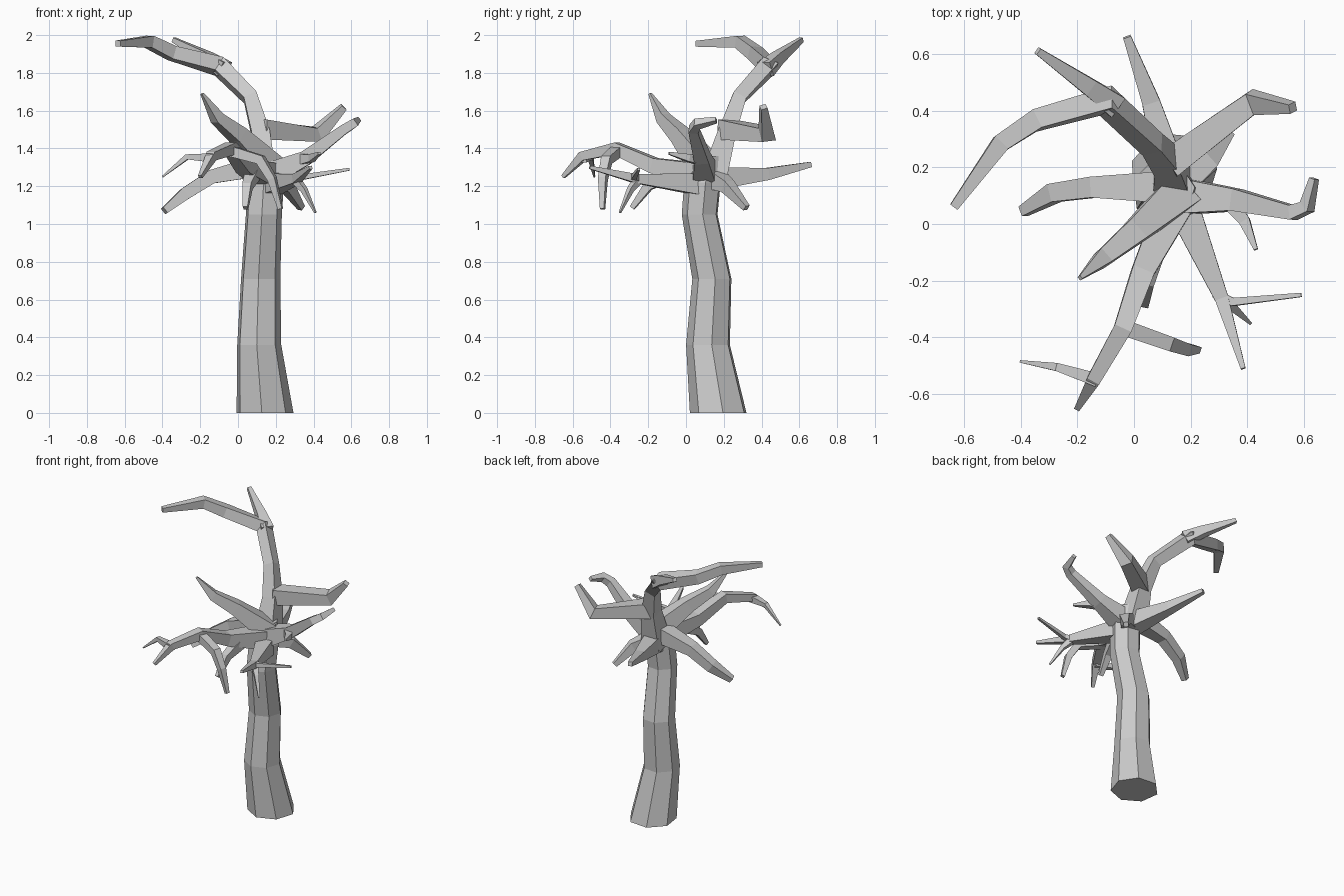
import bpy, bmesh, math
from mathutils import Vector


def limb(name, sides, pts, turn=0.5, level=False):
    """Faceted tapering tube through (x, y, z, radius) points, capped at both ends."""
    P = [Vector(p[:3]) for p in pts]
    bm = bmesh.new()
    rings = []
    for i, p in enumerate(P):
        a = (p - P[i - 1]).normalized() if i else Vector()
        b = (P[i + 1] - p).normalized() if i < len(P) - 1 else Vector()
        t = Vector((0, 0, 1)) if level else (a + b).normalized()
        # keep one side of the section level, so the flat faces run along the limb
        if i == 0:
            ref = Vector((1, 0, 0)) if abs(t.z) > 0.8 else t.cross(Vector((0, 0, 1)))
        u = (ref - t * ref.dot(t)).normalized()
        ref = u
        v = t.cross(u)
        ring = []
        for k in range(sides):
            ang = 2 * math.pi * (k + turn) / sides
            ring.append(bm.verts.new(p + (u * math.cos(ang) + v * math.sin(ang)) * pts[i][3]))
        rings.append(ring)
    for r0, r1 in zip(rings, rings[1:]):
        for k in range(sides):
            n = (k + 1) % sides
            bm.faces.new((r0[k], r0[n], r1[n], r1[k]))
    bm.faces.new(rings[0][::-1])
    bm.faces.new(rings[-1])
    bmesh.ops.recalc_face_normals(bm, faces=bm.faces)
    me = bpy.data.meshes.new(name)
    bm.to_mesh(me)
    bm.free()
    ob = bpy.data.objects.new(name, me)
    bpy.context.collection.objects.link(ob)
    return ob


# Trunk with flared foot
limb("trunk", 7, [(.14, .175, 0, .155), (.11, .12, .36, .12), (.118, .14, .71, .107),
                  (.135, .075, 1.05, .098), (.145, .09, 1.22, .1), (.14, .12, 1.36, .075)],
     turn=0.15, level=True)

# Main limbs growing from the crown of the trunk
limbs = {
    "leader": [(.135, .14, 1.22, .1), (.12, .215, 1.48, .068), (.065, .28, 1.67, .052),
               (-.1, .435, 1.835, .06), (-.35, .365, 1.905, .05), (-.47, .285, 1.965, .045),
               (-.635, .06, 1.955, .022)],
    "upper_back_right_limb": [(.12, .21, 1.5, .075), (.42, .43, 1.475, .056), (.56, .41, 1.62, .024)],
    "right_limb": [(.14, .1, 1.25, .095), (.36, .085, 1.35, .055), (.56, .04, 1.5, .036),
                   (.61, .06, 1.53, .032), (.635, .16, 1.55, .018)],
    "front_right_limb": [(.16, .09, 1.21, .085), (.31, -.265, 1.24, .034), (.385, -.51, 1.3, .012)],
    "back_right_limb": [(.14, .13, 1.25, .08), (.26, .22, 1.2, .046), (.335, .32, 1.085, .022)],
    "back_limb": [(.14, .14, 1.24, .085), (.06, .43, 1.265, .045), (-.025, .66, 1.315, .02)],
    "left_limb": [(.12, .13, 1.31, .08), (-.14, .13, 1.25, .052), (-.28, .11, 1.16, .046),
                  (-.39, .045, 1.07, .026)],
    "upper_left_limb": [(.16, .11, 1.3, .095), (0, -.03, 1.47, .06), (-.11, -.12, 1.56, .042),
                        (-.19, -.19, 1.69, .01)],
    "front_limb": [(.14, .06, 1.26, .09), (.03, -.17, 1.31, .056), (-.04, -.37, 1.4, .045),
                   (-.14, -.545, 1.36, .034), (-.2, -.65, 1.25, .014)],
}
for name, pts in limbs.items():
    limb(name, 4, pts)

# Side twigs growing off the limbs
twigs = {
    "leader_spur": [(-.07, .42, 1.82, .058), (-.16, .485, 1.88, .043), (-.34, .61, 1.975, .018)],
    "right_twig": [(.33, .085, 1.34, .042), (.39, .01, 1.35, .028), (.43, -.09, 1.375, .01)],
    "front_right_twig_outer": [(.3, -.255, 1.24, .026), (.35, -.275, 1.25, .02), (.59, -.25, 1.29, .01)],
    "front_right_twig_lower": [(.3, -.25, 1.24, .03), (.35, -.295, 1.18, .02), (.41, -.35, 1.06, .007)],
    "front_drooping_twig": [(.08, -.08, 1.27, .05), (.05, -.2, 1.2, .034), (.04, -.285, 1.085, .018)],
    "front_limb_right_twig": [(-.05, -.36, 1.39, .04), (.12, -.42, 1.34, .036), (.18, -.44, 1.24, .03),
                              (.225, -.442, 1.08, .016)],
    "front_limb_left_twig": [(-.13, -.55, 1.35, .034), (-.27, -.505, 1.355, .02), (-.4, -.485, 1.25, .006)],
}
for name, pts in twigs.items():
    limb(name, 4, pts)
